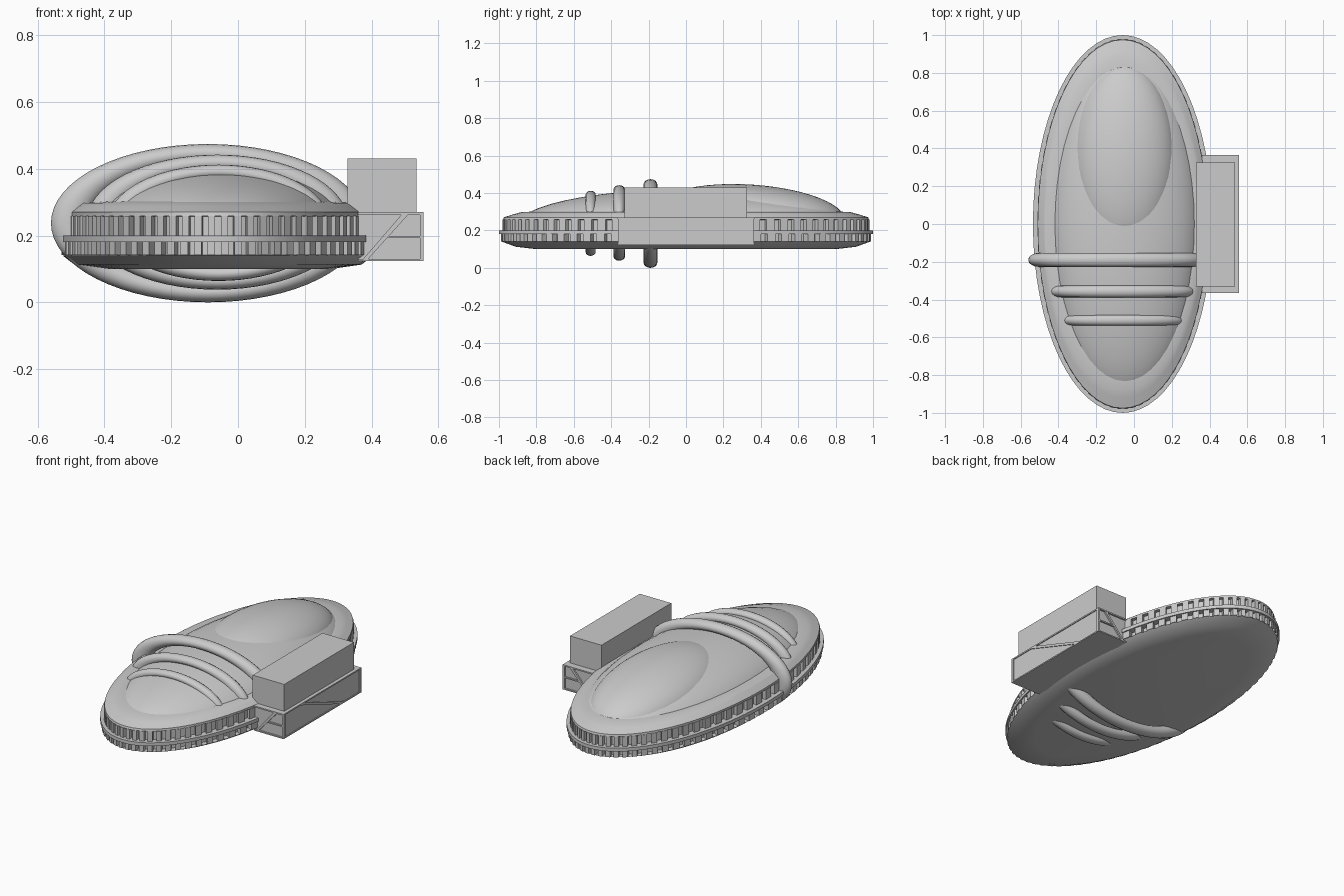
import bpy, bmesh
from math import sin, cos, pi, radians

if "Cube" in bpy.data.objects:
    bpy.data.objects.remove(bpy.data.objects["Cube"])

CX = -0.06            # hull axis


def finish(name, bm, smooth=True):
    bmesh.ops.recalc_face_normals(bm, faces=bm.faces)
    me = bpy.data.meshes.new(name)
    bm.to_mesh(me)
    bm.free()
    ob = bpy.data.objects.new(name, me)
    bpy.context.collection.objects.link(ob)
    if smooth:
        bpy.ops.object.select_all(action='DESELECT')
        bpy.context.view_layer.objects.active = ob
        ob.select_set(True)
        bpy.ops.object.shade_smooth_by_angle(angle=radians(30))
    return ob


def lathe(name, profile, n=64):
    """Elliptical lathe; profile rows are (x radius, y radius, z)."""
    bm = bmesh.new()
    rings = [[bm.verts.new((CX + rx * cos(2 * pi * i / n), ry * sin(2 * pi * i / n), z))
              for i in range(n)] for rx, ry, z in profile]
    for a, b in zip(rings, rings[1:]):
        for i in range(n):
            j = (i + 1) % n
            bm.faces.new((a[i], a[j], b[j], b[i]))
    bm.faces.new(rings[0])
    bm.faces.new(rings[-1])
    return finish(name, bm)


def prism(name, pts, y0, y1):
    """Extrude an xz outline along y."""
    bm = bmesh.new()
    a = [bm.verts.new((x, y0, z)) for x, z in pts]
    b = [bm.verts.new((x, y1, z)) for x, z in pts]
    bm.faces.new(a)
    bm.faces.new(b)
    for i in range(len(pts)):
        j = (i + 1) % len(pts)
        bm.faces.new((a[i], a[j], b[j], b[i]))
    return finish(name, bm, False)


def box(name, x0, x1, y0, y1, z0, z1):
    return prism(name, [(x0, z0), (x1, z0), (x1, z1), (x0, z1)], y0, y1)


def ellipsoid(name, loc, size, tilt=0):
    bpy.ops.mesh.primitive_uv_sphere_add(segments=48, ring_count=24, location=loc,
                                         rotation=(tilt, 0, 0))
    ob = bpy.context.object
    ob.name = name
    ob.scale = size
    bpy.ops.object.shade_smooth()


# Oval hull with recessed rim channels and a middle flange
lathe("hull", [
    (0.34, 0.80, 0.100), (0.43, 0.91, 0.113), (0.465, 0.985, 0.140),
    (0.435, 0.955, 0.142), (0.435, 0.955, 0.180), (0.475, 1.0, 0.180),
    (0.475, 1.0, 0.200), (0.43, 0.955, 0.200), (0.43, 0.955, 0.257),
    (0.45, 0.978, 0.258), (0.45, 0.975, 0.270), (0.43, 0.92, 0.287),
    (0.415, 0.88, 0.298), (0.37, 0.80, 0.302)])


# Rows of small teeth around the rim
def teeth(name, rx, ry, z0, z1, n=72):
    bm = bmesh.new()
    for k in range(n):
        t, w = 2 * pi * (k + 0.5) / n, pi / n * 0.55
        p = [(CX + (rx - d) * cos(t + s), (ry - d) * sin(t + s))
             for d, s in ((0, -w), (0, w), (0.04, w), (0.04, -w))]
        lo = [bm.verts.new((x, y, z0)) for x, y in p]
        hi = [bm.verts.new((x, y, z1)) for x, y in p]
        bm.faces.new(lo)
        bm.faces.new(hi)
        for i in range(4):
            j = (i + 1) % 4
            bm.faces.new((lo[i], lo[j], hi[j], hi[i]))
    finish(name, bm, False)


teeth("upper_teeth", 0.452, 0.980, 0.20, 0.258)
teeth("lower_teeth", 0.468, 0.990, 0.141, 0.18)

# Long dome and the raised rear bump
ellipsoid("main_dome", (-0.05, 0, 0.22), (0.405, 0.91, 0.20))
bpy.context.object.modifiers.new("trim", 'BOOLEAN')
dome = bpy.context.object
cutter = box("dome_trim_cutter", -1, 1, -1.2, 1.2, -0.3, 0.25)
cutter.hide_render = True
cutter.hide_set(True)
dome.modifiers["trim"].object = cutter
dome.modifiers["trim"].operation = 'DIFFERENCE'
bpy.ops.object.select_all(action='DESELECT')
bpy.context.view_layer.objects.active = dome
dome.select_set(True)
bpy.ops.object.modifier_apply(modifier="trim")
bpy.data.objects.remove(cutter)
ellipsoid("rear_bump", (-0.05, 0.35, 0.29), (0.275, 0.50, 0.155), -0.07)

# Three oval hoops wrapped around the front half
for i, (x, y, z, rx, rz, t) in enumerate([
        (-0.09, -0.19, 0.237, 0.47, 0.237, 0.037),
        (-0.062, -0.357, 0.240, 0.392, 0.202, 0.031),
        (-0.058, -0.51, 0.238, 0.332, 0.174, 0.027)]):
    bpy.ops.mesh.primitive_torus_add(major_segments=64, minor_segments=16,
                                     major_radius=0.88, minor_radius=0.12,
                                     location=(x, y, z), rotation=(pi / 2, 0, 0))
    ob = bpy.context.object
    ob.name = f"hoop_{i + 1}"
    ob.scale = (rx, rz, t / 0.12)
    bpy.ops.object.shade_smooth()

# Side block: lower housing and upper box
box("side_housing", 0.30, 0.55, -0.355, 0.355, 0.13, 0.265)
box("side_upper_box", 0.328, 0.535, -0.33, 0.325, 0.20, 0.43)
box("housing_base_plate", 0.36, 0.555, -0.365, 0.365, 0.123, 0.130)
box("housing_top_plate", 0.36, 0.555, -0.365, 0.365, 0.262, 0.270)

# Braces and edge strips on both housing ends
for side, s in (("front", -1), ("back", 1)):
    y0, y1 = sorted((s * 0.35, s * 0.364))
    prism(f"{side}_diagonal_brace", [(0.375, 0.130), (0.39, 0.130), (0.51, 0.263), (0.49, 0.263)], y0, y1)
    box(f"{side}_cross_strip", 0.44, 0.555, y0, y1, 0.192, 0.199)
    box(f"{side}_corner_strip", 0.545, 0.556, y0, y1, 0.125, 0.268)

# Diagonal strip across the outer face of the housing
bm = bmesh.new()
pts = [(-0.21, 0.265), (-0.17, 0.265), (0.21, 0.128), (0.17, 0.128)]
a = [bm.verts.new((0.54, y, z)) for y, z in pts]
b = [bm.verts.new((0.555, y, z)) for y, z in pts]
bm.faces.new(a)
bm.faces.new(b)
for i in range(4):
    j = (i + 1) % 4
    bm.faces.new((a[i], a[j], b[j], b[i]))
finish("outer_diagonal_strip", bm, False)
